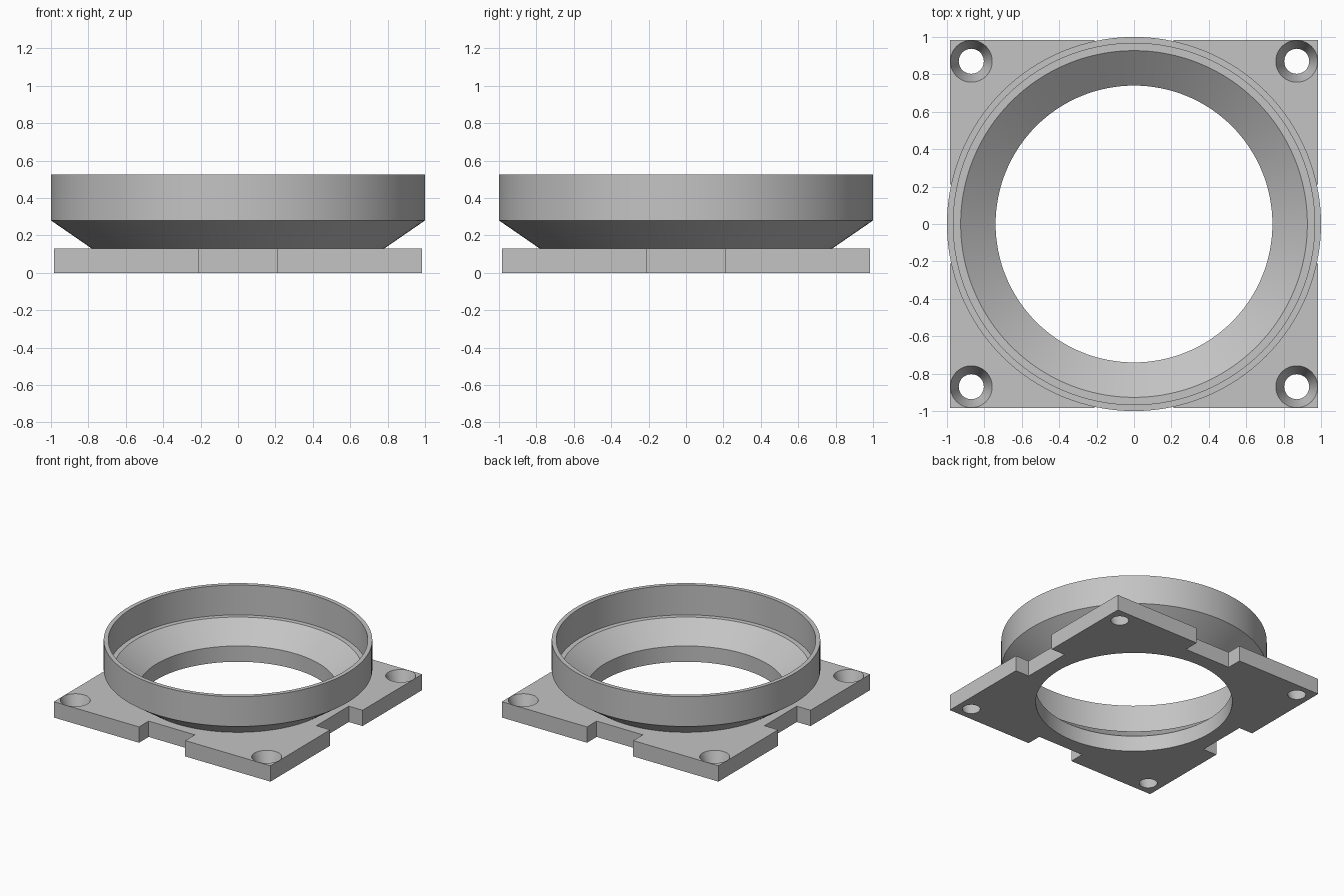
import bpy, bmesh, math
from mathutils import Matrix, Vector

if "Cube" in bpy.data.objects:
    bpy.data.objects.remove(bpy.data.objects["Cube"], do_unlink=True)

HALF = 0.985        # half width of the plate
PLATE_TOP = 0.13
SHELF = 0.28        # height of the inner ledge and outer shoulder
RIM = 0.525
BORE = 0.74
HOLE = 0.87         # screw hole offset
SEGMENTS = 128

grey = bpy.data.materials.new("plain grey")
grey.use_nodes = True
colour = (0.55, 0.55, 0.55, 1)
grey.diffuse_color = colour
grey.node_tree.nodes["Principled BSDF"].inputs["Base Color"].default_value = colour


def make_object(name, bm):
    bmesh.ops.recalc_face_normals(bm, faces=bm.faces)
    mesh = bpy.data.meshes.new(name)
    bm.to_mesh(mesh)
    bm.free()
    mesh.materials.append(grey)
    obj = bpy.data.objects.new(name, mesh)
    bpy.context.collection.objects.link(obj)
    return obj


def select_only(obj):
    bpy.ops.object.select_all(action="DESELECT")
    obj.select_set(True)
    bpy.context.view_layer.objects.active = obj


def smooth(obj):
    select_only(obj)
    bpy.ops.object.shade_smooth_by_angle(angle=math.radians(25))


def cut_tapered_hole(target, x, y, r_bottom, r_top, segments):
    """Cut a round hole whose radii are given at the plate's two faces."""
    extra = 0.05
    slope = (r_top - r_bottom) / PLATE_TOP * extra
    bm = bmesh.new()
    bmesh.ops.create_cone(
        bm, cap_ends=True, segments=segments,
        radius1=r_bottom - slope, radius2=r_top + slope, depth=PLATE_TOP + 2 * extra,
        matrix=Matrix.Translation((x, y, PLATE_TOP / 2)))
    cutter = make_object("hole_cutter", bm)
    cutter.hide_render = True
    select_only(target)
    mod = target.modifiers.new("hole", "BOOLEAN")
    mod.operation = "DIFFERENCE"
    mod.solver = "EXACT"
    mod.object = cutter
    bpy.ops.object.modifier_apply(modifier=mod.name)
    bpy.data.objects.remove(cutter, do_unlink=True)


# Square plate with a notch in the middle of each side
side = [(-HALF, -HALF), (-0.21, -HALF), (-0.21, -0.86), (0.21, -0.86), (0.21, -HALF)]
bm = bmesh.new()
outline = []
for turn in range(4):
    spin = Matrix.Rotation(turn * math.pi / 2, 3, "Z")
    outline += [bm.verts.new(spin @ Vector((x, y, 0))) for x, y in side]
base = bm.faces.new(outline)
raised = bmesh.ops.extrude_face_region(bm, geom=[base], use_keep_orig=True)
bmesh.ops.translate(bm, vec=(0, 0, PLATE_TOP),
                    verts=[v for v in raised["geom"] if isinstance(v, bmesh.types.BMVert)])
plate = make_object("mounting_plate", bm)

# Central bore and four countersunk screw holes
cut_tapered_hole(plate, 0, 0, BORE, BORE, SEGMENTS)
for sx in (-1, 1):
    for sy in (-1, 1):
        cut_tapered_hole(plate, sx * HOLE, sy * HOLE, 0.067, 0.112, 48)
smooth(plate)

# Flared collar with an inner ledge and thin upright rim
profile = [(BORE, PLATE_TOP), (0.927, SHELF), (0.966, SHELF), (0.966, RIM),
           (1.0, RIM), (1.0, SHELF), (0.782, PLATE_TOP)]
bm = bmesh.new()
points = [bm.verts.new((r, 0, z)) for r, z in profile]
edges = [bm.edges.new(pair) for pair in zip(points, points[1:])]
bmesh.ops.spin(bm, geom=points + edges, cent=(0, 0, 0), axis=(0, 0, 1),
               angle=2 * math.pi, steps=SEGMENTS, use_merge=True)
bmesh.ops.remove_doubles(bm, verts=bm.verts, dist=0.0001)
smooth(make_object("flared_collar", bm))
